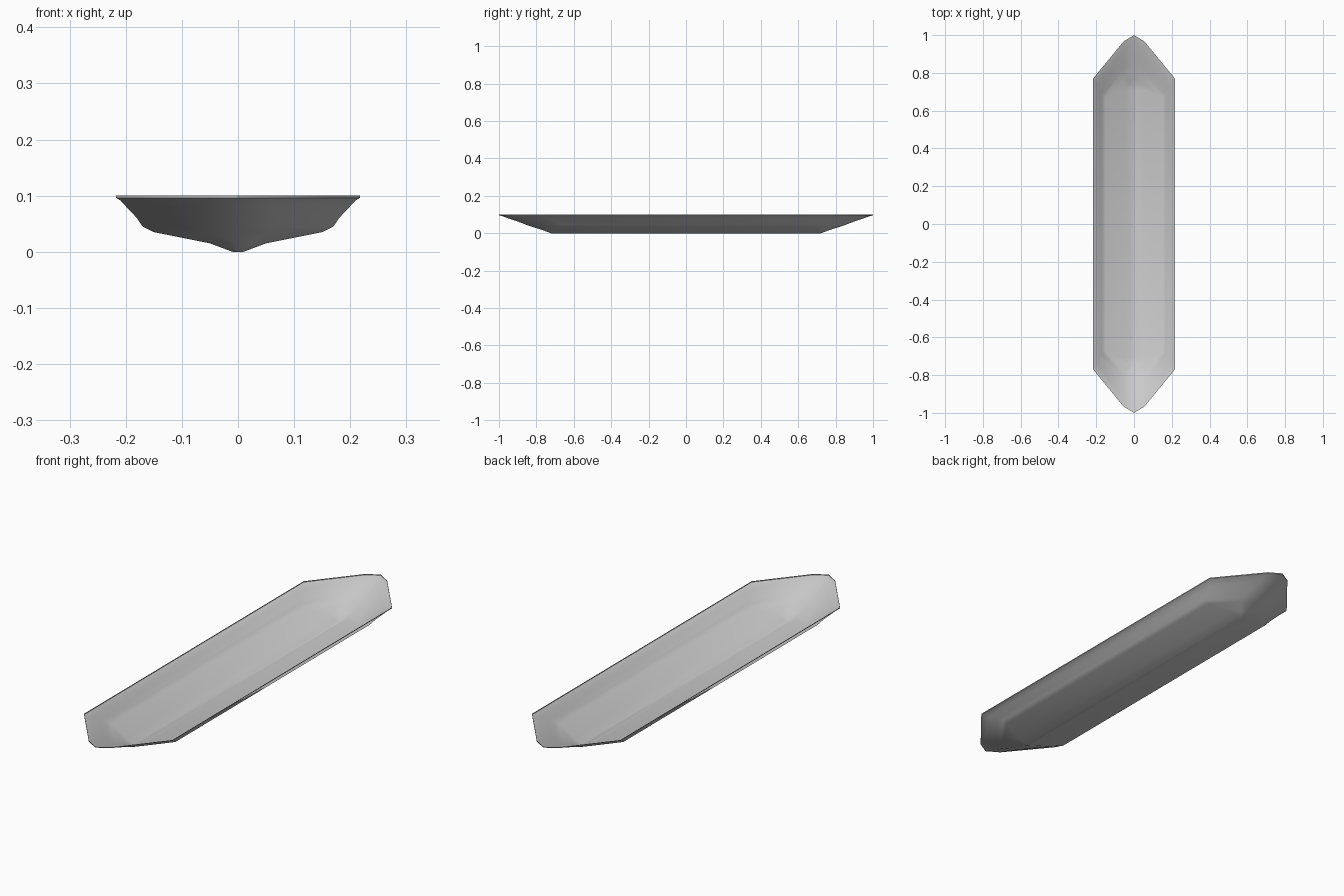
import bpy, bmesh

if "Cube" in bpy.data.objects:
    bpy.data.objects.remove(bpy.data.objects["Cube"])

# Hull levels from rim to keel: half width, tip y, height
LEVELS = [(0.217, 1.0, 0.1), (0.217, 1.0, 0.096), (0.209, 0.982, 0.091),
          (0.199, 0.95, 0.08), (0.181, 0.895, 0.061), (0.17, 0.853, 0.045),
          (0.15, 0.823, 0.035), (0.05, 0.762, 0.015), (0.01, 0.722, 0.0)]
SLOPE = 1.22


def outline(w, tip, z):
    """Long loop with pointed, slightly blunted ends."""
    k = min(0.055, w * 0.4)
    nose = tip - k * 0.6
    shoulder = nose - (w - k) * SLOPE
    quarter = [(w, shoulder), (k, nose)]
    pts = quarter + [(0, tip)] + [(-x, y) for x, y in reversed(quarter)]
    pts += [(-x, -y) for x, y in pts]
    return [(x, y, z) for x, y in pts]


# Open hull shell
bm = bmesh.new()
loops = [[bm.verts.new(p) for p in outline(*lv)] for lv in LEVELS]
for a, b in zip(loops, loops[1:]):
    n = len(a)
    for i in range(n):
        j = (i + 1) % n
        bm.faces.new((a[i], b[i], b[j], a[j]))

# Narrow keel strip
bm.faces.new(list(reversed(loops[-1])))
bmesh.ops.recalc_face_normals(bm, faces=bm.faces)

mesh = bpy.data.meshes.new("hull")
bm.to_mesh(mesh)
bm.free()
hull = bpy.data.objects.new("hull", mesh)
bpy.context.collection.objects.link(hull)
bpy.context.view_layer.objects.active = hull
hull.select_set(True)
bpy.ops.object.shade_smooth_by_angle(angle=0.7)
